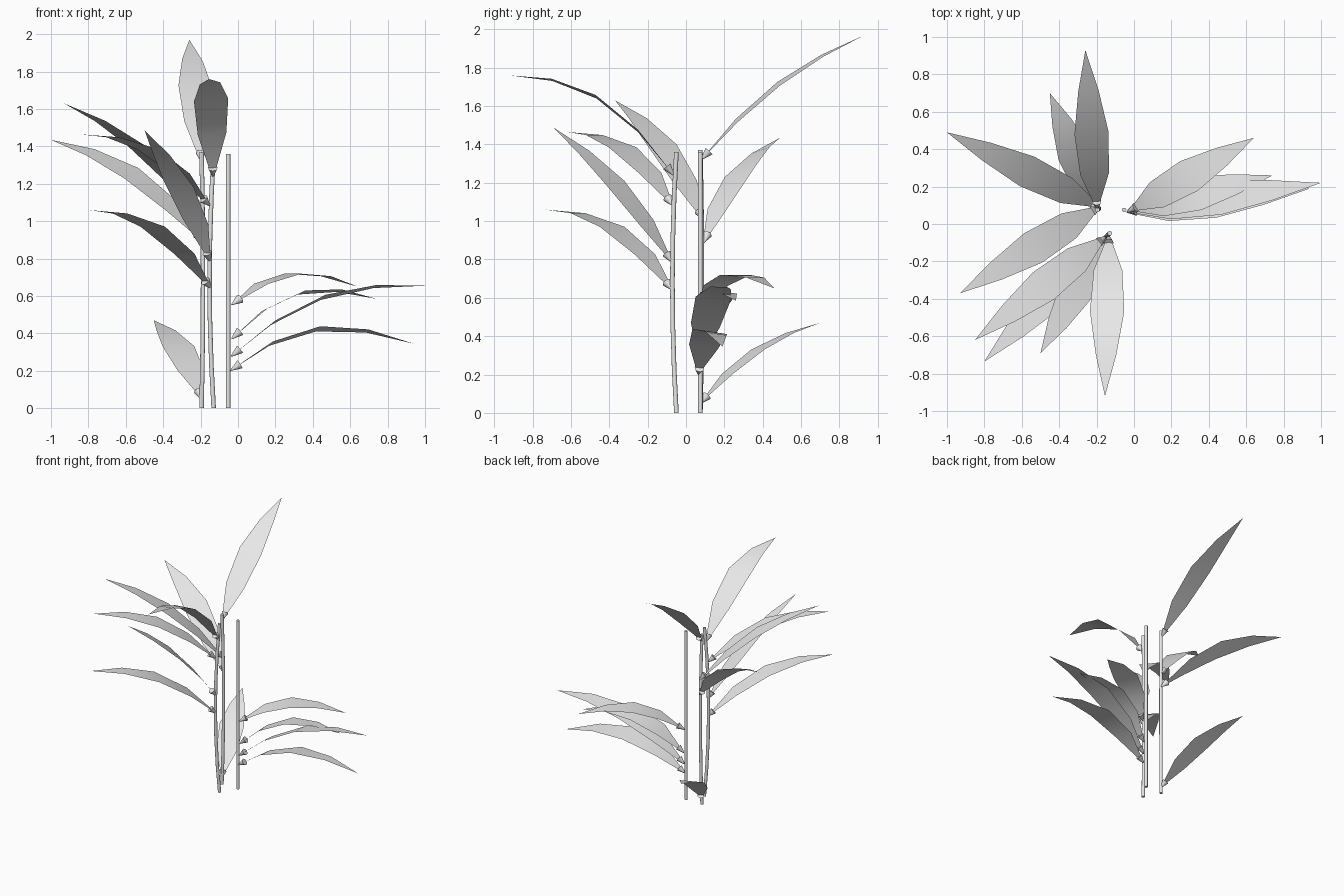
import bpy
import bmesh
from math import sin, cos, tau
from mathutils import Vector

if "Cube" in bpy.data.objects:
    bpy.data.objects.remove(bpy.data.objects["Cube"], do_unlink=True)

GREY = (0.8, 0.8, 0.8, 1)
material = bpy.data.materials.new("pale grey")
material.use_nodes = True
material.diffuse_color = GREY
material.node_tree.nodes["Principled BSDF"].inputs["Base Color"].default_value = GREY


def finish(name, bm):
    """Turn a bmesh into a named, smooth shaded object with the shared material."""
    mesh = bpy.data.meshes.new(name)
    bm.to_mesh(mesh)
    bm.free()
    mesh.materials.append(material)
    obj = bpy.data.objects.new(name, mesh)
    bpy.context.scene.collection.objects.link(obj)
    bpy.ops.object.select_all(action='DESELECT')
    obj.select_set(True)
    bpy.context.view_layer.objects.active = obj
    bpy.ops.object.shade_smooth_by_angle()


def add_tube(name, points, radii, sides=16):
    """Sweep a polygon along points and cap both ends."""
    bm = bmesh.new()
    axis = (points[-1] - points[0]).normalized()
    u = axis.orthogonal().normalized()
    v = axis.cross(u)
    rings = [[bm.verts.new(p + r * (u * cos(tau * i / sides) + v * sin(tau * i / sides)))
              for i in range(sides)] for p, r in zip(points, radii)]
    for low, high in zip(rings, rings[1:]):
        for i in range(sides):
            j = (i + 1) % sides
            bm.faces.new((low[i], low[j], high[j], high[i]))
    bm.faces.new(rings[0][::-1])
    bm.faces.new(rings[-1])
    finish(name, bm)


def add_stem(name, foot, bow, height):
    """Upright cane that bows sideways in the middle."""
    steps = 6
    points = []
    for i in range(steps + 1):
        t = i / steps
        bend = 4 * t * (1 - t)
        points.append(Vector((foot[0] + bow[0] * bend, foot[1] + bow[1] * bend, height * t)))
    add_tube(name, points, [0.012] * len(points))


# Shared leaf outline: (position along leaf, half width, share of arch)
OUTLINE = [(0, 0.02, 0), (0.18, 0.077, 0.65), (0.45, 0.092, 1), (0.73, 0.055, 0.7), (1, 0, 0)]


def add_leaf(name, base, tip, arch, roll=0):
    """Arched flat blade with a small cone joining it to the stem."""
    base, tip = Vector(base), Vector(tip)
    run = tip - base
    up = Vector((0, 0, 1))
    side = Vector((run.y, -run.x, 0)).normalized()
    across = side * cos(roll) + up * sin(roll)
    centres = [base + run * t + up * arch * share for t, _, share in OUTLINE]

    bm = bmesh.new()
    rows = [(bm.verts.new(c - across * w), bm.verts.new(c + across * w))
            for c, (_, w, _) in zip(centres[:-1], OUTLINE)]
    point = bm.verts.new(tip)
    for (a, b), (c, d) in zip(rows, rows[1:]):
        bm.faces.new((a, b, d, c))
    bm.faces.new((*rows[-1], point))
    finish(name, bm)

    # leaf joint cone, wide end towards the blade
    heading = (centres[1] - base).normalized()
    add_tube(name + "_joint", [base - heading * 0.06, base], [0.003, 0.025])


# Three canes
add_stem("back_stem", (-0.195, 0.075), (0.008, 0.008), 1.37)
add_stem("front_stem", (-0.13, -0.05), (-0.022, -0.021), 1.36)
add_stem("left_stem", (-0.053, 0.075), (0, 0), 1.36)

# Leaves of each cane: base, tip, arch height, roll
LEAVES = {
    "back_leaf": [
        ((-0.2, 0.12, 1.365), (-0.26, 0.93, 1.97), 0.08, -0.1),
        ((-0.21, 0.11, 0.09), (-0.45, 0.7, 0.47), 0.07),
        ((-0.22, 0.11, 0.93), (-1, 0.49, 1.435), 0.1, 0.3),
        ((-0.22, 0.07, 1.05), (-0.93, -0.37, 1.63), 0.09),
    ],
    "front_leaf": [
        ((-0.135, -0.1, 1.285), (-0.155, -0.92, 1.76), 0.15, -0.1),
        ((-0.185, -0.095, 1.12), (-0.85, -0.62, 1.465), 0.11),
        ((-0.165, -0.1, 0.83), (-0.5, -0.69, 1.487), 0.07, 0.15),
        ((-0.175, -0.1, 0.68), (-0.8, -0.735, 1.06), 0.12),
    ],
    "left_leaf": [
        ((0.01, 0.09, 0.585), (0.64, 0.46, 0.65), 0.105),
        ((0.01, 0.085, 0.41), (0.74, 0.26, 0.585), 0.13, 0.12),
        ((0.01, 0.075, 0.315), (1, 0.22, 0.655), 0.125, 0.15),
        ((0.01, 0.07, 0.235), (0.94, 0.19, 0.345), 0.14, 0.15),
    ],
}
for name, leaves in LEAVES.items():
    for number, leaf in enumerate(leaves, 1):
        add_leaf(f"{name}_{number}", *leaf)
